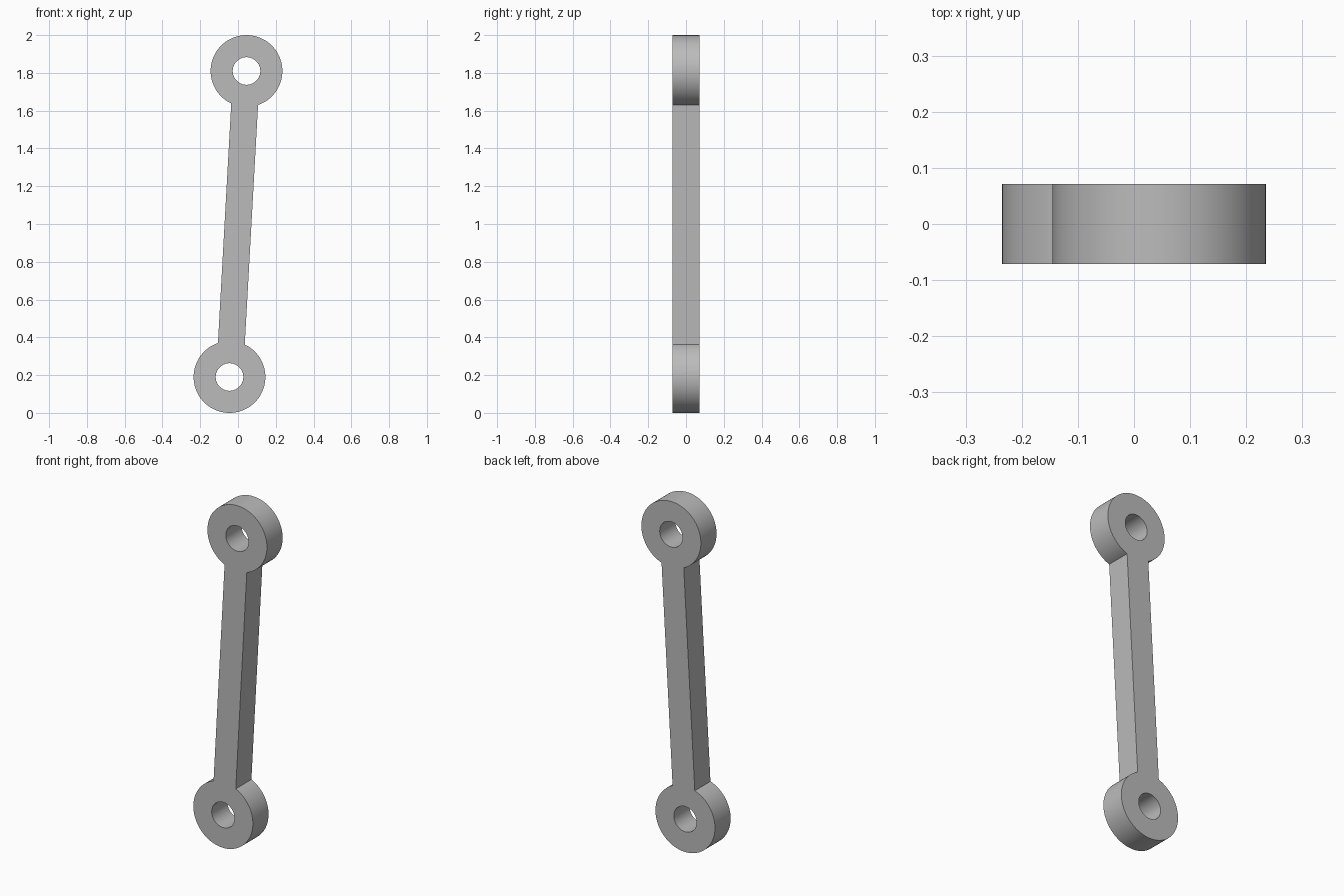
import bpy, bmesh, math
from mathutils import Vector, Matrix

cube = bpy.data.objects.get("Cube")
if cube:
    bpy.data.objects.remove(cube, do_unlink=True)

EYE_R, HOLE_R, HALF_W, DEPTH = 0.19, 0.073, 0.071, 0.143
TOP = Vector((0.045, 0, 1.81))
BOTTOM = Vector((-0.045, 0, 0.19))
OUTER_STEPS, NECK_STEPS = 84, 12

steel = bpy.data.materials.new("grey metal")
steel.use_nodes = True
grey = (0.5, 0.5, 0.5, 1)
steel.diffuse_color = grey
steel.node_tree.nodes["Principled BSDF"].inputs["Base Color"].default_value = grey

bm = bmesh.new()


def add_eye(centre, other):
    """Flat ring; returns the rim vertices where the rod meets it."""
    axis = (other - centre).normalized()
    side = Vector((axis.z, 0, -axis.x))
    half = math.asin(HALF_W / EYE_R)
    angles = [-half + 2 * half * i / NECK_STEPS for i in range(NECK_STEPS)]
    angles += [half + (2 * math.pi - 2 * half) * i / OUTER_STEPS for i in range(OUTER_STEPS)]

    def circle(radius):
        return [bm.verts.new(centre + radius * (axis * math.cos(a) + side * math.sin(a)))
                for a in angles]

    rim, hole = circle(EYE_R), circle(HOLE_R)
    for i in range(len(rim)):
        j = (i + 1) % len(rim)
        bm.faces.new((rim[i], rim[j], hole[j], hole[i]))
    return rim[:NECK_STEPS + 1]


# Eyes at both ends, joined by the straight rod
neck_top = add_eye(TOP, BOTTOM)
neck_bottom = add_eye(BOTTOM, TOP)
bm.faces.new(neck_top + neck_bottom)
bmesh.ops.recalc_face_normals(bm, faces=bm.faces[:])

# Thickness from front to back
moved = bmesh.ops.extrude_face_region(bm, geom=bm.faces[:], use_keep_orig=True)
new_verts = [g for g in moved["geom"] if isinstance(g, bmesh.types.BMVert)]
bmesh.ops.translate(bm, verts=new_verts, vec=(0, DEPTH, 0))
bmesh.ops.transform(bm, matrix=Matrix.Translation((0, -DEPTH / 2, 0)), verts=bm.verts[:])
bmesh.ops.recalc_face_normals(bm, faces=bm.faces[:])

mesh = bpy.data.meshes.new("link_arm")
bm.to_mesh(mesh)
bm.free()
mesh.materials.append(steel)
arm = bpy.data.objects.new("link_arm", mesh)
bpy.context.collection.objects.link(arm)

# Smooth round walls, sharp edges
bpy.context.view_layer.objects.active = arm
arm.select_set(True)
bpy.ops.object.shade_smooth_by_angle(angle=math.radians(30))
